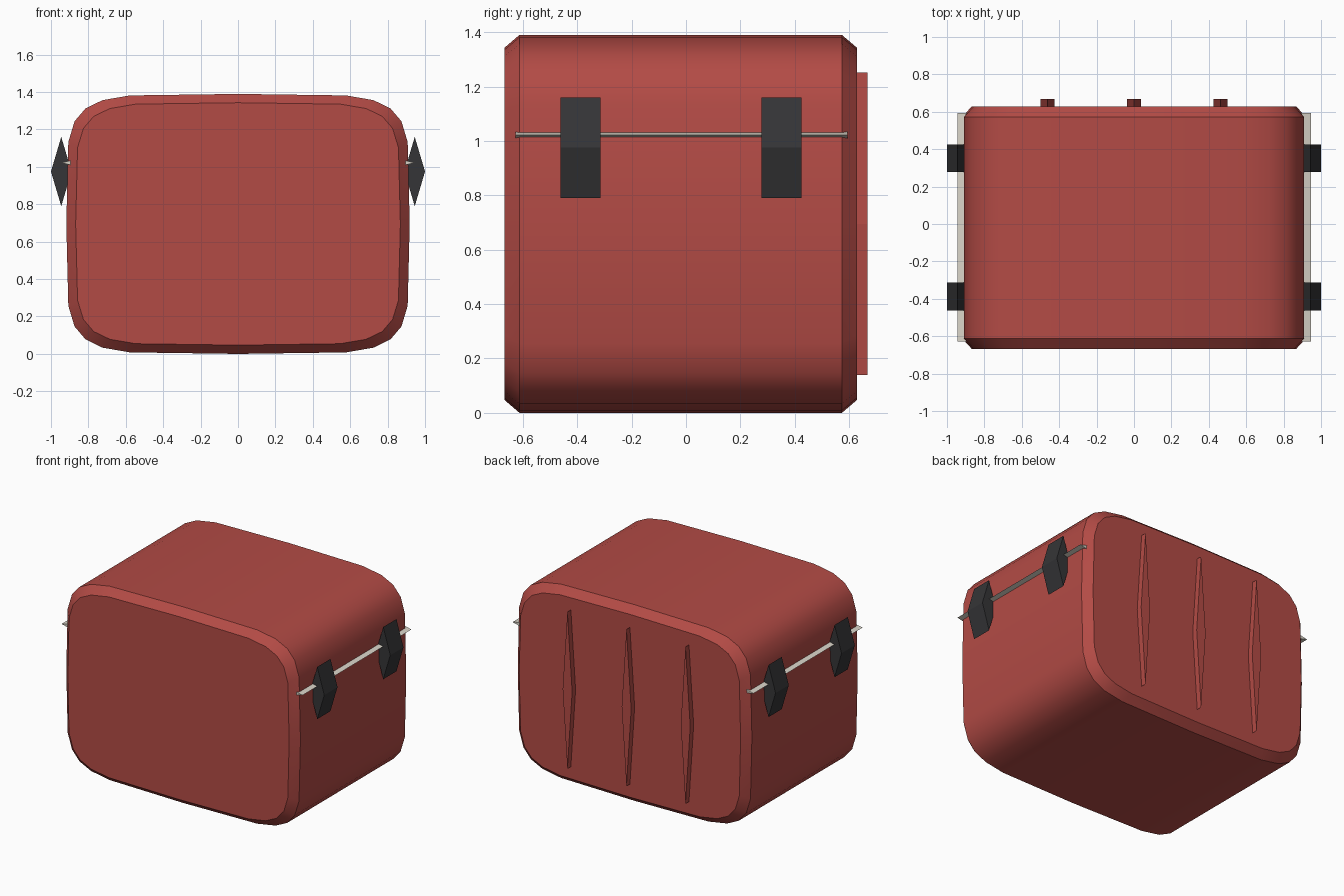
import bpy, bmesh
from math import sin, cos, pi

if "Cube" in bpy.data.objects:
    bpy.data.objects.remove(bpy.data.objects["Cube"])


def material(name, color):
    m = bpy.data.materials.new(name)
    m.diffuse_color = (*color, 1)
    m.use_nodes = True
    m.node_tree.nodes["Principled BSDF"].inputs["Base Color"].default_value = m.diffuse_color
    return m


RED = material("red_shell", (0.45, 0.07, 0.06))
BLACK = material("dark_latch", (0.035, 0.035, 0.038))
PALE = material("pale_trim", (0.70, 0.66, 0.58))


def power(v, p):
    return (abs(v) ** p) * (1 if v > 0 else -1) if abs(v) > 1e-6 else 0.0


def prism(name, mat, cx, cz, sections, sides=4, p=1.0):
    """Loft a superellipse in XZ through sections of (y, half width, half height)."""
    bm = bmesh.new()
    rings = []
    for y, a, b in sections:
        ring = []
        for i in range(sides):
            t = 2 * pi * i / sides
            ring.append(bm.verts.new((cx + a * power(cos(t), p), y, cz + b * power(sin(t), p))))
        rings.append(ring)
    for r, q in zip(rings, rings[1:]):
        for i in range(sides):
            j = (i + 1) % sides
            bm.faces.new((r[i], r[j], q[j], q[i]))
    bm.faces.new(rings[0])
    bm.faces.new(rings[-1])
    bmesh.ops.recalc_face_normals(bm, faces=bm.faces[:])
    mesh = bpy.data.meshes.new(name)
    bm.to_mesh(mesh)
    bm.free()
    mesh.materials.append(mat)
    ob = bpy.data.objects.new(name, mesh)
    bpy.context.collection.objects.link(ob)
    return ob


# Rounded case body with chamfered front and back rims
body = prism("case_body", RED, 0, 0.695,
             [(-0.667, 0.868, 0.648), (-0.612, 0.918, 0.695),
              (0.573, 0.918, 0.695), (0.628, 0.868, 0.648)], 24, 0.342)
bpy.context.view_layer.objects.active = body
body.select_set(True)
bpy.ops.object.shade_smooth_by_angle(angle=0.52)

# Lid seam trim, its pointed edges showing along both sides
prism("lid_seam", PALE, 0, 1.022, [(-0.627, 0.945, 0.22), (0.593, 0.945, 0.22)])

# Diamond latches, two per side
for side, label in ((-1, "left"), (1, "right")):
    for y, end in ((-0.388, "front"), (0.351, "back")):
        prism(f"latch_{label}_{end}", BLACK, side * 0.945, 0.975,
              [(y - 0.074, 0.055, 0.185), (y + 0.074, 0.055, 0.185)])

# Raised back ribs
for i in (-1, 0, 1):
    prism(f"back_rib_{i + 2}", RED, i * 0.463, 0.695,
          [(0.592, 0.037, 0.556), (0.667, 0.037, 0.556)])
